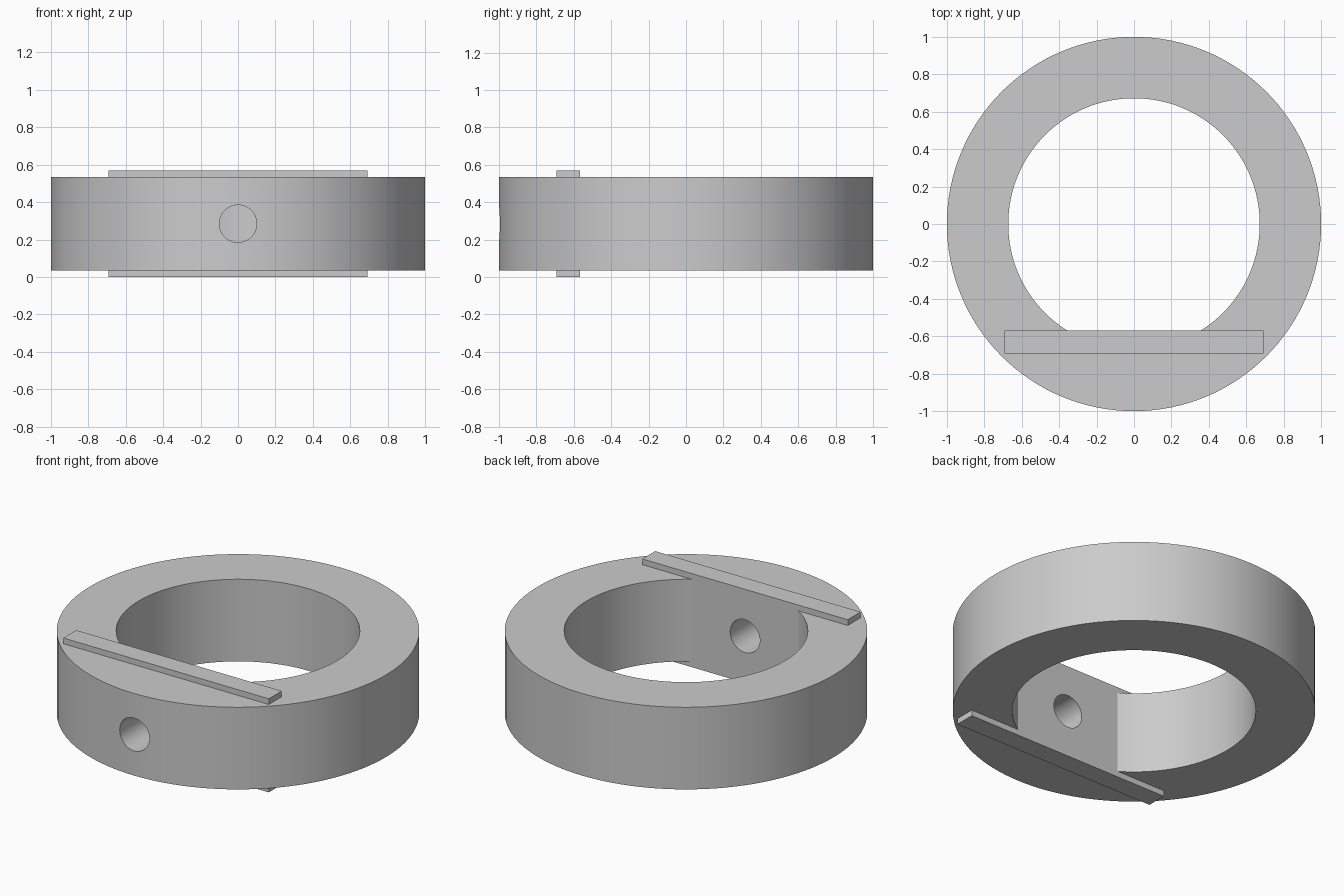
import bpy, bmesh, math

if "Cube" in bpy.data.objects:
    bpy.data.objects.remove(bpy.data.objects["Cube"])

R_OUT, R_IN = 1.0, 0.672      # ring radii
Z0, Z1, TOP = 0.035, 0.535, 0.57
SEG = 128


def select_only(ob):
    bpy.ops.object.select_all(action='DESELECT')
    ob.select_set(True)
    bpy.context.view_layer.objects.active = ob


def boolean(target, tool, operation):
    mod = target.modifiers.new(operation.lower(), 'BOOLEAN')
    mod.object, mod.operation, mod.solver = tool, operation, 'EXACT'
    select_only(target)
    bpy.ops.object.modifier_apply(modifier=mod.name)
    bpy.data.objects.remove(tool)


# Ring: rectangular section carried around the z axis
bm = bmesh.new()
section = [(R_OUT, Z0), (R_OUT, Z1), (R_IN, Z1), (R_IN, Z0)]
loops = []
for i in range(SEG):
    a = 2 * math.pi * i / SEG
    loops.append([bm.verts.new((r * math.cos(a), r * math.sin(a), z)) for r, z in section])
for i in range(SEG):
    a, b = loops[i], loops[(i + 1) % SEG]
    for k in range(4):
        n = (k + 1) % 4
        bm.faces.new((a[k], b[k], b[n], a[n]))
bmesh.ops.recalc_face_normals(bm, faces=bm.faces)
mesh = bpy.data.meshes.new("collar_ring")
bm.to_mesh(mesh)
bm.free()
ring = bpy.data.objects.new("collar_ring", mesh)
bpy.context.collection.objects.link(ring)

# Flat bar through the ring, standing proud above and below
y0, y1 = -0.692, -0.568
bpy.ops.mesh.primitive_cube_add(size=1, location=(0, (y0 + y1) / 2, TOP / 2))
bar = bpy.context.object
bar.name = "flat_bar"
bar.scale = (1.384, y1 - y0, TOP)
boolean(ring, bar, 'UNION')

# Radial hole through the front wall and the bar
bpy.ops.mesh.primitive_cylinder_add(vertices=64, radius=0.1, depth=0.9,
                                    location=(0, -0.8, TOP / 2),
                                    rotation=(math.pi / 2, 0, 0))
cutter = bpy.context.object
cutter.name = "hole_cutter"
cutter.hide_render = True
boolean(ring, cutter, 'DIFFERENCE')

# Smooth curved walls, crisp edges
select_only(ring)
bpy.ops.object.shade_smooth_by_angle(angle=math.radians(30))
